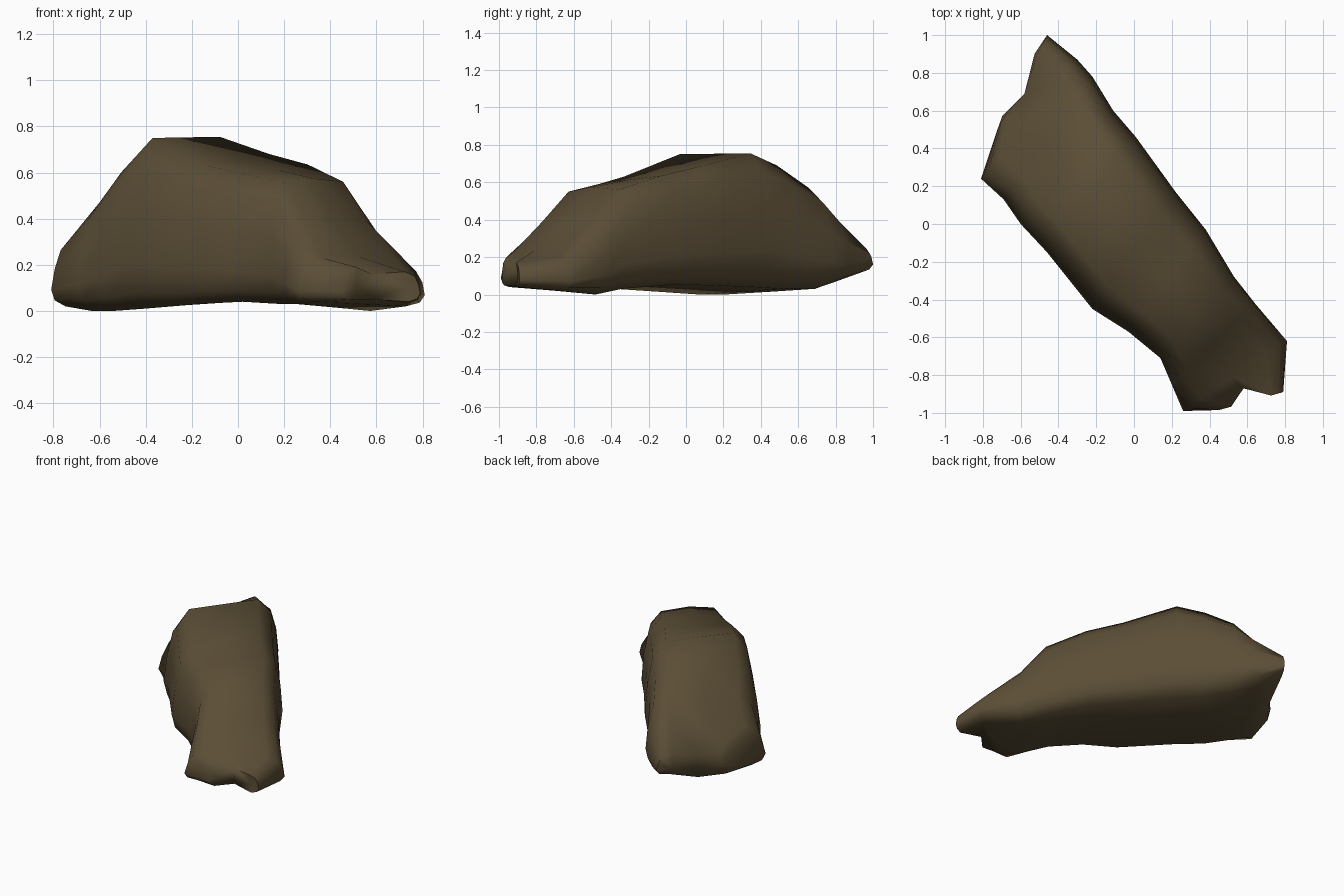
import bpy
import bmesh
from mathutils import Vector

cube = bpy.data.objects.get("Cube")
if cube:
    bpy.data.objects.remove(cube, do_unlink=True)

stone = bpy.data.materials.new("brown_stone")
stone.use_nodes = True
stone.diffuse_color = (0.105, 0.076, 0.037, 1)
stone.node_tree.nodes["Principled BSDF"].inputs["Base Color"].default_value = stone.diffuse_color
stone.node_tree.nodes["Principled BSDF"].inputs["Roughness"].default_value = 0.9

# Stations along the boulder, back to front: left rim, right rim,
# left and right crest height, left and right base height, depth of the top groove
stations = [
    ((-0.73, 0.48), (-0.46, 1.00), 0.20, 0.27, 0.03, 0.12, 0.05),
    ((-0.81, 0.24), (-0.30, 0.87), 0.31, 0.44, 0.02, 0.06, 0.08),
    ((-0.69, 0.13), (-0.22, 0.78), 0.47, 0.57, 0.00, 0.03, 0.06),
    ((-0.60, 0.00), (-0.11, 0.60), 0.60, 0.69, 0.00, 0.03, 0.02),
    ((-0.46, -0.15), (0.01, 0.46), 0.75, 0.755, 0.01, 0.04, 0.00),
    ((-0.22, -0.45), (0.22, 0.17), 0.63, 0.68, 0.03, 0.05, 0.00),
    ((-0.03, -0.57), (0.38, -0.03), 0.59, 0.635, 0.04, 0.05, 0.00),
    ((0.14, -0.71), (0.53, -0.28), 0.55, 0.56, 0.03, 0.03, -0.02),
    ((0.20, -0.85), (0.64, -0.42), 0.39, 0.39, 0.03, 0.00, -0.01),
    ((0.26, -0.99), (0.81, -0.62), 0.23, 0.20, 0.04, 0.02, -0.02),
    ((0.45, -0.985), (0.79, -0.89), 0.19, 0.17, 0.05, 0.04, 0.02),
]
TOP_MID, BASE_MID = 5, 12


def section(left, right, crest_l, crest_r, base_l, base_r, groove):
    """Rounded slab profile, running over the top from left to right, then back under."""
    l, r = Vector(left), Vector(right)
    rise_l, rise_r = crest_l - base_l, crest_r - base_r
    profile = [
        (0.03, base_l + 0.09 * rise_l), (0.00, base_l + 0.25 * rise_l),
        (0.03, base_l + 0.56 * rise_l), (0.08, base_l + 0.84 * rise_l),
        (0.19, crest_l), (0.48, (crest_l + crest_r) / 2 - groove), (0.81, crest_r),
        (0.93, base_r + 0.85 * rise_r), (0.98, base_r + 0.58 * rise_r),
        (1.00, base_r + 0.27 * rise_r), (0.96, base_r + 0.09 * rise_r),
        (0.85, base_r), (0.5, (base_l + base_r) / 2), (0.12, base_l),
    ]
    return [(*l.lerp(r, t), z) for t, z in profile]


bm = bmesh.new()
rings = [[bm.verts.new(p) for p in section(*s)] for s in stations]
count = len(rings[0])

# Skin between neighbouring stations
for a, b in zip(rings, rings[1:]):
    for i in range(count):
        j = (i + 1) % count
        bm.faces.new((a[i], a[j], b[j], b[i]))


def close_lobes(ring, cleft, cleft_base, outward):
    """Close an end as two blunt lobes either side of a vertical cleft."""
    ring[TOP_MID].co.xy = cleft
    ring[BASE_MID].co = (*cleft, cleft_base)
    right_lobe = ring[TOP_MID:BASE_MID + 1]
    left_lobe = ring[BASE_MID:] + ring[:TOP_MID + 1]
    for lobe in (left_lobe, right_lobe):
        centre = sum((v.co for v in lobe), Vector()) / len(lobe)
        tip = bm.verts.new(centre + Vector(outward))
        for i, v in enumerate(lobe):
            bm.faces.new((v, lobe[(i + 1) % len(lobe)], tip))


# Cleft back end and two-toed front end
close_lobes(rings[0], (-0.58, 0.69), 0.03, (-0.02, 0.01, -0.01))
close_lobes(rings[-1], (0.58, -0.87), 0.05, (0.01, -0.01, 0))

bmesh.ops.recalc_face_normals(bm, faces=bm.faces)

mesh = bpy.data.meshes.new("boulder")
bm.to_mesh(mesh)
bm.free()
mesh.materials.append(stone)
boulder = bpy.data.objects.new("boulder", mesh)
bpy.context.collection.objects.link(boulder)

# Soft worn faces with the sharper breaks kept
bpy.context.view_layer.objects.active = boulder
boulder.select_set(True)
bpy.ops.object.shade_smooth_by_angle(angle=1.3)
